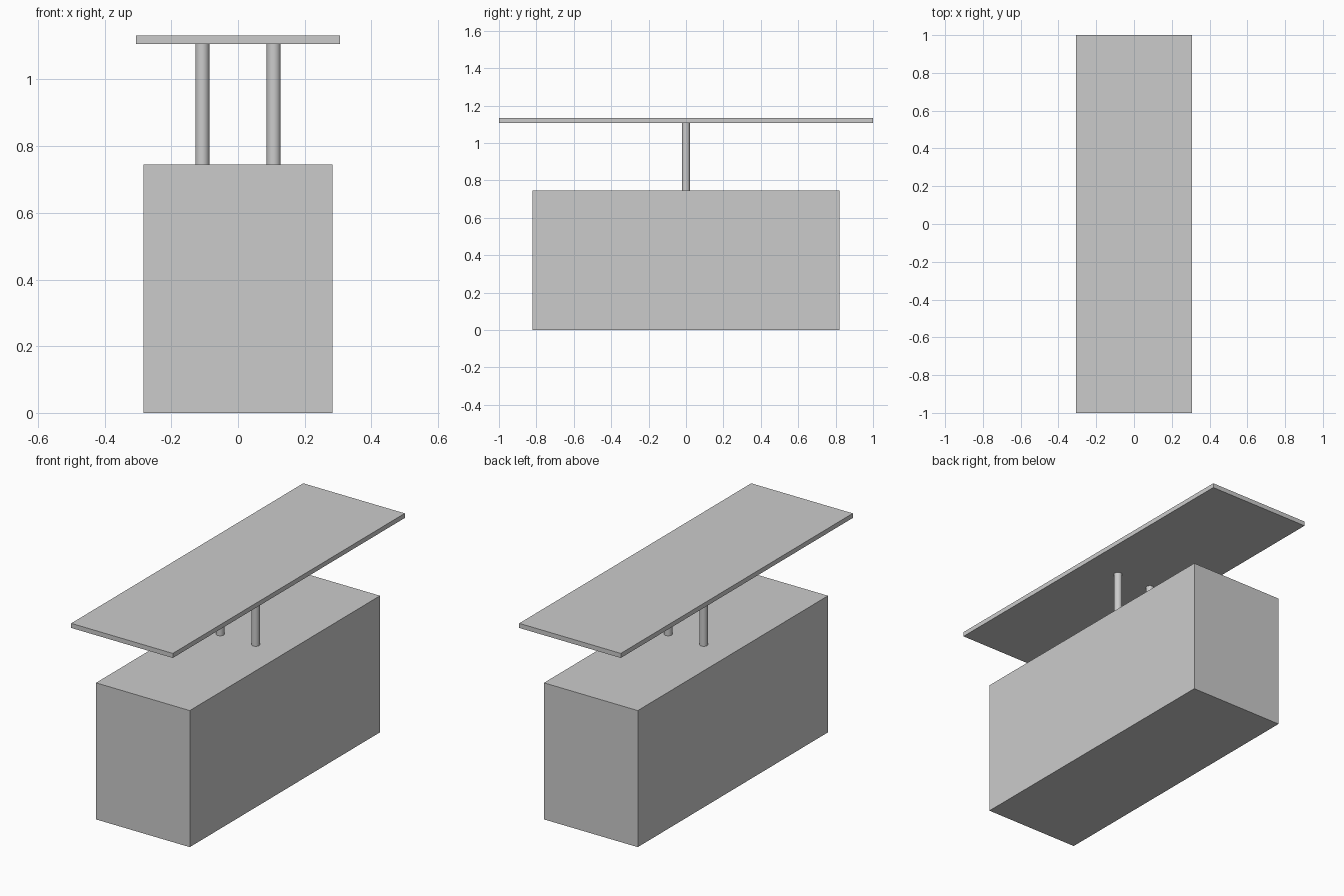
import bpy

if "Cube" in bpy.data.objects:
    bpy.data.objects.remove(bpy.data.objects["Cube"])

# Single grey finish
grey = bpy.data.materials.new("grey")
grey.diffuse_color = (0.6, 0.6, 0.6, 1)
grey.use_nodes = True
grey.node_tree.nodes["Principled BSDF"].inputs["Base Color"].default_value = grey.diffuse_color


def finish(name):
    obj = bpy.context.object
    obj.name = name
    obj.data.materials.append(grey)
    return obj


def box(name, size, z_low):
    bpy.ops.mesh.primitive_cube_add(size=1, location=(0, 0, z_low + size[2] / 2))
    obj = finish(name)
    obj.scale = size
    bpy.ops.object.transform_apply(location=False, rotation=False, scale=True)


BASE_TOP, SLAB_LOW, SLAB_TOP = 0.745, 1.107, 1.132

# Base block and overhanging top slab
box("base_block", (0.566, 1.64, BASE_TOP), 0)
box("top_slab", (0.613, 2.0, SLAB_TOP - SLAB_LOW), SLAB_LOW)

# Pair of round posts holding the slab
for side, x in (("left", -0.107), ("right", 0.107)):
    bpy.ops.mesh.primitive_cylinder_add(
        vertices=32, radius=0.021, depth=SLAB_LOW - BASE_TOP,
        location=(x, 0, (SLAB_LOW + BASE_TOP) / 2))
    finish(side + "_post")
    bpy.ops.object.shade_smooth_by_angle()
